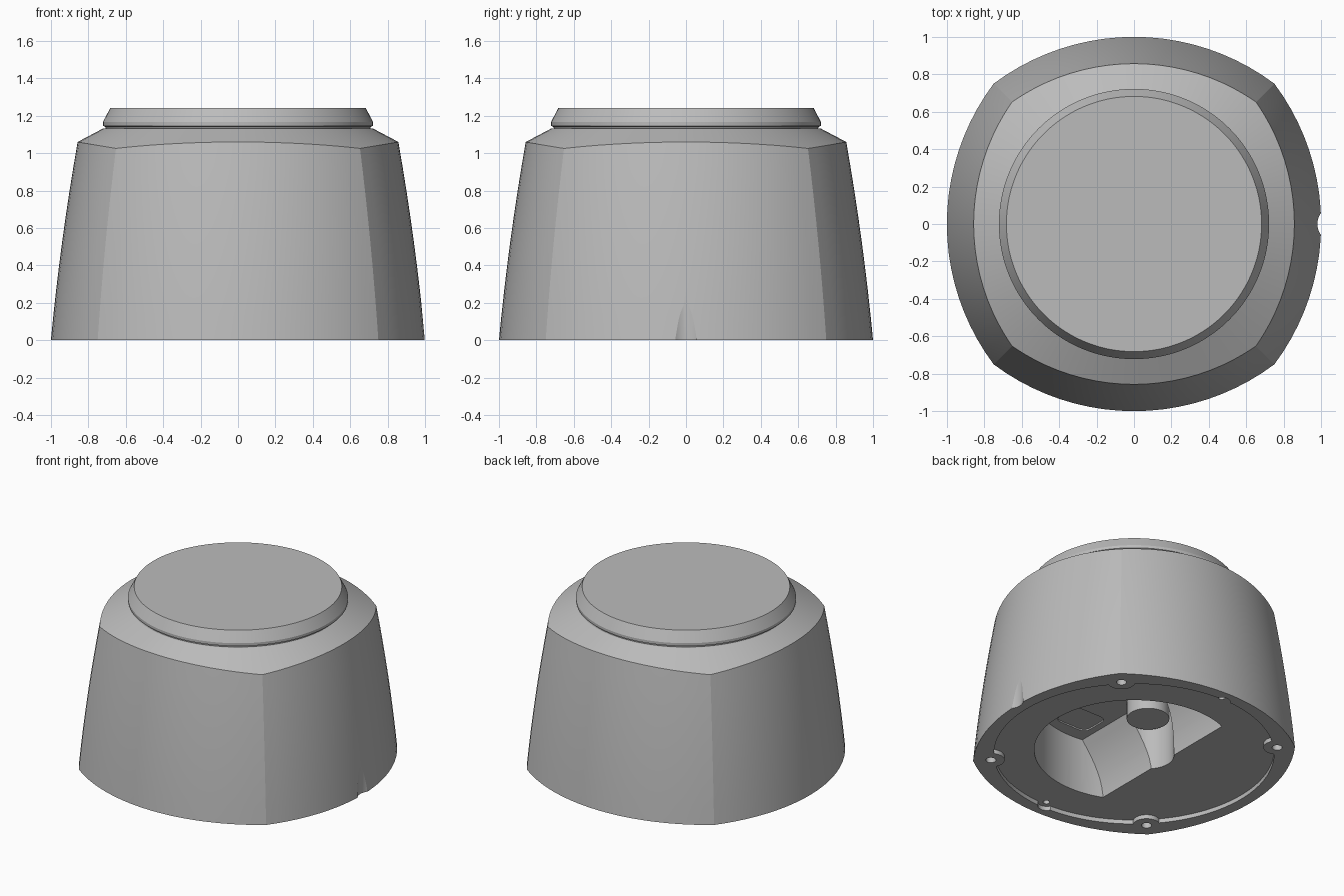
import bpy, bmesh, math
from mathutils import Vector, Matrix

cube = bpy.data.objects.get("Cube")
if cube:
    bpy.data.objects.remove(cube, do_unlink=True)

grey = bpy.data.materials.new("plain grey")
grey.use_nodes = True
GREY = (0.5, 0.5, 0.5, 1)
grey.diffuse_color = GREY
grey.node_tree.nodes["Principled BSDF"].inputs["Base Color"].default_value = GREY


def finish(bm, name):
    bmesh.ops.recalc_face_normals(bm, faces=bm.faces)
    mesh = bpy.data.meshes.new(name)
    bm.to_mesh(mesh)
    bm.free()
    mesh.materials.append(grey)
    obj = bpy.data.objects.new(name, mesh)
    bpy.context.collection.objects.link(obj)
    return obj


def loft(name, rings):
    """Skin a stack of equal-length point rings and cap both ends."""
    bm = bmesh.new()
    loops = [[bm.verts.new(p) for p in ring] for ring in rings]
    n = len(loops[0])
    for a, b in zip(loops, loops[1:]):
        for i in range(n):
            j = (i + 1) % n
            bm.faces.new((a[i], a[j], b[j], b[i]))
    bm.faces.new(loops[0][::-1])
    bm.faces.new(loops[-1])
    return finish(bm, name)


def circle(r, z, n=96, x=0, y=0):
    return [(x + r * math.cos(math.tau * i / n), y + r * math.sin(math.tau * i / n), z)
            for i in range(n)]


def cylinder(name, x, y, r, z0, z1, n=40):
    return loft(name, [circle(r, z0, n, x, y), circle(r, z1, n, x, y)])


def activate(obj):
    bpy.ops.object.select_all(action='DESELECT')
    obj.select_set(True)
    bpy.context.view_layer.objects.active = obj


def combine(target, tool, operation='DIFFERENCE'):
    mod = target.modifiers.new("cut", 'BOOLEAN')
    mod.solver = 'EXACT'
    mod.operation = operation
    mod.object = tool
    activate(target)
    bpy.ops.object.modifier_apply(modifier=mod.name)
    bpy.data.objects.remove(tool, do_unlink=True)


def bowed_square(half, corner, steps=20):
    """Outline of four shallow arcs meeting at the diagonal corners."""
    sag = half - corner
    radius = (corner ** 2 + sag ** 2) / (2 * sag)
    sweep = math.asin(corner / radius)
    points = []
    for side in range(4):
        turn = Matrix.Rotation(side * math.pi / 2, 2)
        for i in range(steps):
            a = sweep * (2 * i / steps - 1)
            points.append(turn @ Vector((half - radius + radius * math.cos(a),
                                         radius * math.sin(a))))
    return points


# Housing: tapering, slightly bulging walls under a conical shoulder
SHOULDER_R, SHOULDER_Z, SLOPE = 0.72, 1.132, 0.53
base, rim = bowed_square(1.0, 0.75), bowed_square(0.857, 0.652)
tops = [SHOULDER_Z - SLOPE * (p.length - SHOULDER_R) for p in rim]
rings = []
for k in range(9):
    t = k / 8
    mix = 0.7 * t + 0.3 * t * t
    rings.append([(*b.lerp(r, mix), z * t) for b, r, z in zip(base, rim, tops)])
rings.append([(*(p.normalized() * SHOULDER_R), SHOULDER_Z) for p in rim])
housing = loft("housing", rings)

# Shallow underside recess with corner screw lands and two screw ears
recess = cylinder("recess", 0, 0, 0.92, -0.1, 0.03, 128)
for sx in (-1, 1):
    for sy in (-1, 1):
        combine(recess, cylinder("land", sx * 0.667, sy * 0.667, 0.09, -0.2, 0.2))
for sy in (-1, 1):
    combine(recess, cylinder("ear", 0, sy * 0.89, 0.06, -0.1, 0.03), 'UNION')
combine(housing, recess)

# Cavity: round chamber closed on one side by a curved sloping wall
DEPTH = 0.43
chamber = cylinder("chamber", 0, 0, 0.655, -0.1, DEPTH, 96)
profile = [(-1, -0.2), (-0.245, -0.2)]
profile += [(-0.245 + 0.145 * (i / 8) ** 2, DEPTH * i / 8) for i in range(9)]
profile += [(-0.1, 0.6), (-1, 0.6)]
combine(chamber, loft("sloping_wall", [[(x, y, z) for x, z in profile] for y in (-1, 1)]))
combine(chamber, cylinder("post_pocket", -0.12, 0, 0.17, -0.09, 0.42), 'UNION')
combine(chamber, cylinder("post", -0.12, 0, 0.14, 0.31, 0.6))

# Rounded panel set into the cavity ceiling
corners = []
for i in range(32):
    a = math.tau * (i + 0.5) / 32
    corners.append((0.08 + math.copysign(0.08, math.cos(a)) + 0.05 * math.cos(a),
                    -0.45 + math.copysign(0.06, math.sin(a)) + 0.05 * math.sin(a)))
combine(chamber, loft("panel", [[(x, y, z) for x, y in corners] for z in (0.4, 0.44)]), 'UNION')
combine(housing, chamber)

# Screw holes
for sx in (-1, 1):
    for sy in (-1, 1):
        combine(housing, cylinder("screw_hole", sx * 0.667, sy * 0.667, 0.033, -0.1, 0.2))
for sy in (-1, 1):
    combine(housing, cylinder("small_hole", 0, sy * 0.895, 0.022, -0.1, 0.15))

# Cable notch at the foot of one side
combine(housing, cylinder("cable_notch", 1.08, 0, 0.1, -0.1, 0.5, 64))

# Cap: short disc with an undercut and a bevelled upper edge
cap_profile = [(0.705, 1.12), (0.708, 1.14), (0.722, 1.146), (0.722, 1.166), (0.682, 1.242)]
cap = loft("cap", [circle(r, z, 128) for r, z in cap_profile])

for obj in (housing, cap):
    activate(obj)
    bpy.ops.object.shade_smooth_by_angle(angle=math.radians(12))
